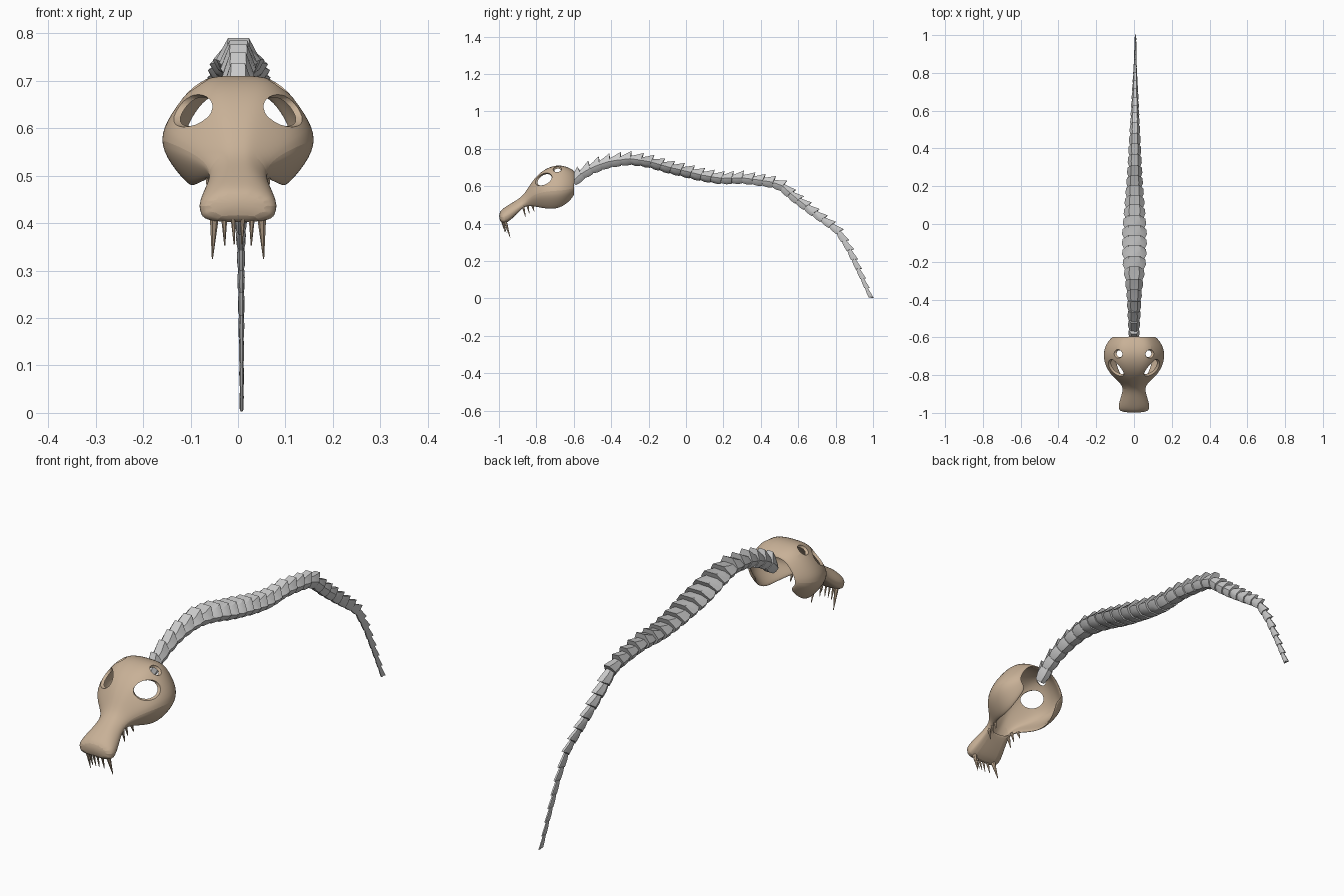
import bpy, bmesh, math
from mathutils import Vector, Matrix

if "Cube" in bpy.data.objects:
    bpy.data.objects.remove(bpy.data.objects["Cube"])

bone = bpy.data.materials.new("bone")
bone.diffuse_color = (0.58, 0.44, 0.31, 1)
bone.use_nodes = True
bone.node_tree.nodes["Principled BSDF"].inputs["Base Color"].default_value = bone.diffuse_color


def make(name, bm, mat=None, angle=35):
    bmesh.ops.recalc_face_normals(bm, faces=bm.faces)
    me = bpy.data.meshes.new(name)
    bm.to_mesh(me)
    bm.free()
    ob = bpy.data.objects.new(name, me)
    bpy.context.collection.objects.link(ob)
    if mat:
        me.materials.append(mat)
    activate(ob)
    bpy.ops.object.shade_smooth_by_angle(angle=math.radians(angle))
    return ob


def activate(ob):
    bpy.ops.object.select_all(action='DESELECT')
    ob.select_set(True)
    bpy.context.view_layer.objects.active = ob


def interp(table, t):
    for a, b in zip(table, table[1:]):
        if t <= b[0]:
            f = max(0, (t - a[0]) / (b[0] - a[0]))
            return [p + (q - p) * f for p, q in zip(a, b)]
    return list(table[-1])


# Skull: open arches lofted from snout to nape
# y, top z, crown half width, cheek half width, cheek z, lower half width, lower z
stations = [
    (-1.00, .462, .050, .072, .438, .060, .412),
    (-0.97, .487, .060, .088, .432, .075, .392),
    (-0.92, .517, .045, .072, .465, .062, .435),
    (-0.87, .548, .036, .056, .505, .050, .485),
    (-0.84, .600, .040, .078, .535, .056, .493),
    (-0.80, .655, .058, .128, .560, .075, .485),
    (-0.75, .695, .080, .160, .572, .095, .474),
    (-0.69, .715, .092, .172, .575, .102, .472),
    (-0.635, .705, .090, .155, .578, .102, .500),
    (-0.592, .680, .070, .115, .590, .085, .550),
]
bm = bmesh.new()
rings = []
for y, top, tw, w, mz, bw, bz in stations:
    half = [(bw, bz), (bw + .65 * (w - bw), (mz + bz) / 2), (w, mz),
            (.3 * tw + .7 * w, .4 * top + .6 * mz), (tw, top - .012), (.5 * tw, top)]
    pts = half + [(0, top)] + [(-x, z) for x, z in reversed(half)]
    rings.append([bm.verts.new((x, y, z)) for x, z in pts])
for a, b in zip(rings, rings[1:]):
    for i in range(len(a) - 1):
        bm.faces.new((a[i], a[i + 1], b[i + 1], b[i]))
# snout end and palate
bm.faces.new(rings[0])
for a, b in zip(rings[:3], rings[1:4]):
    bm.faces.new((a[-1], a[0], b[0], b[-1]))
skull = make("skull", bm, bone)
s = skull.modifiers.new("thickness", 'SOLIDIFY')
s.thickness, s.offset = .012, -1
skull.modifiers.new("rounding", 'SUBSURF').levels = 2
for m in ("thickness", "rounding"):
    bpy.ops.object.modifier_apply(modifier=m)

# Eye sockets and temple openings
for side in (-1, 1):
    for loc, scale, tilt in (((.12, -.773, .640), (.075, .058, .036), .25),
                             ((.090, -.688, .695), (.032, .024, .022), 0)):
        bm = bmesh.new()
        mat = (Matrix.Translation((side * loc[0], loc[1], loc[2])) @
               Matrix.Rotation(tilt, 4, 'X') @ Matrix.Diagonal((*scale, 1)))
        bmesh.ops.create_uvsphere(bm, u_segments=20, v_segments=12, radius=1, matrix=mat)
        cutter = make("opening_cutter", bm)
        cutter.hide_render = True
        b = skull.modifiers.new("opening", 'BOOLEAN')
        b.operation, b.object, b.solver = 'DIFFERENCE', cutter, 'EXACT'
        activate(skull)
        bpy.ops.object.modifier_apply(modifier="opening")
        bpy.data.objects.remove(cutter)
activate(skull)
bpy.ops.object.shade_smooth_by_angle(angle=math.radians(40))

# Teeth: root, tip, radius, mirrored
teeth = [
    ((.050, -.968, .415), (.054, -.940, .325), .010),
    ((.029, -.980, .415), (.028, -.962, .353), .007),
    ((.010, -.984, .415), (.008, -.968, .355), .006),
    ((.052, -.872, .495), (.054, -.858, .435), .008),
    ((.052, -.848, .500), (.054, -.838, .455), .007),
    ((.062, -.820, .495), (.064, -.812, .465), .007),
]
bm = bmesh.new()
for side in (-1, 1):
    for root, tip, r in teeth:
        a = Vector((side * root[0], *root[1:]))
        d = Vector((side * tip[0], *tip[1:])) - a
        mat = Matrix.Translation(a + d / 2) @ d.to_track_quat('Z', 'Y').to_matrix().to_4x4()
        bmesh.ops.create_cone(bm, cap_ends=True, segments=7, radius1=r, radius2=.0012,
                              depth=d.length, matrix=mat)
make("teeth", bm, bone)

# Spine path in y, z
path = [(-.60, .625), (-.55, .67), (-.48, .705), (-.40, .73), (-.30, .742), (-.20, .728),
        (-.10, .698), (0, .675), (.10, .650), (.20, .636), (.30, .640), (.40, .627),
        (.50, .610), (.57, .545), (.70, .445), (.81, .365), (.87, .265), (.93, .135), (.985, .008)]
lengths = [0]
for a, b in zip(path, path[1:]):
    lengths.append(lengths[-1] + math.dist(a, b))
track = [(l, *p) for l, p in zip(lengths, path)]
# y, half width, half height
sizes = [(-.60, .030, .030), (-.40, .042, .030), (-.22, .066, .029), (-.10, .069, .030), (0, .061, .030),
         (.20, .044, .028), (.40, .032, .027), (.60, .021, .024), (.80, .009, .018), (.98, .004, .009)]

# Vertebrae: flared eight-sided scales with a raised, backswept crest
count = 35
step = lengths[-1] / count
bm = bmesh.new()
for k in range(count):
    _, y, z = interp(track, k * step)
    _, y2, z2 = interp(track, (k + 1) * step)
    along = Vector((0, y2 - y, z2 - z)).normalized()
    up = Vector((0, -along.z, along.y))
    _, w, h = interp(sizes, y)
    origin = Vector((.008 * k / count, y, z))
    section = [(.5, .9), (1, .2), (.8, -.5), (.4, -1), (-.4, -1), (-.8, -.5), (-1, .2), (-.5, .9)]
    loops = []
    for u, scale in ((-.1, .72), (.5, .98), (1.0, .92)):
        loop = []
        for sx, sv in section:
            du, dv = u, sv * scale
            if sv > .5 and u > .4:
                dv += .15 if u < .9 else .75
                du += 0 if u < .9 else .22
            co = origin + along * (du * step) + up * (dv * h)
            co.x += sx * w * scale
            co.z = max(co.z, 0)
            loop.append(bm.verts.new(co))
        loops.append(loop)
    for a, b in zip(loops, loops[1:]):
        for i in range(8):
            j = (i + 1) % 8
            bm.faces.new((a[i], a[j], b[j], b[i]))
    bm.faces.new(loops[0])
    bm.faces.new(loops[-1])
make("spine", bm)
